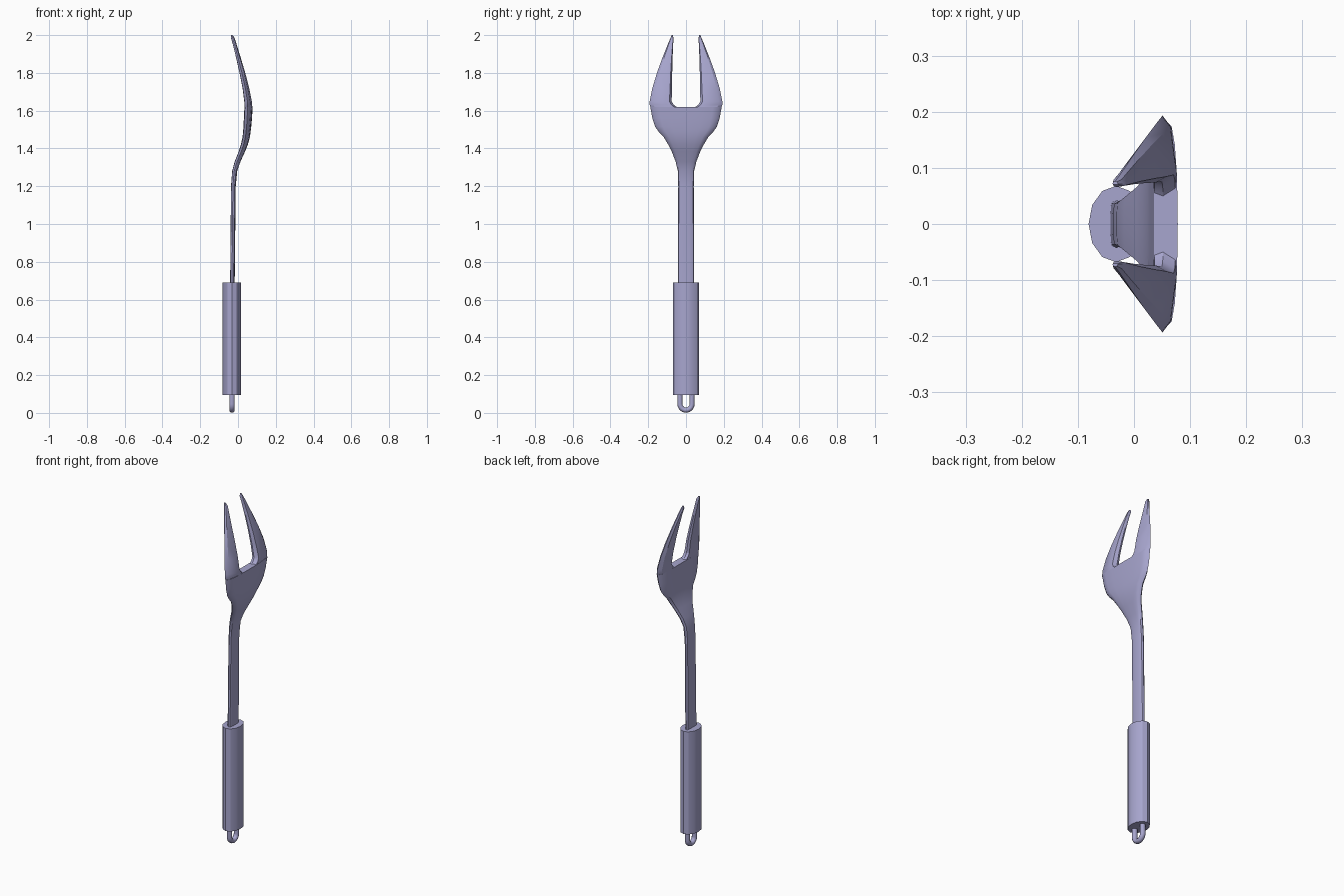
import bpy, bmesh
from math import sin, cos, pi, radians

if "Cube" in bpy.data.objects:
    bpy.data.objects.remove(bpy.data.objects["Cube"])

# Bluish grey steel, used on every part
steel = bpy.data.materials.new("steel")
steel.diffuse_color = (0.39, 0.38, 0.62, 1)
steel.use_nodes = True
steel.node_tree.nodes["Principled BSDF"].inputs["Base Color"].default_value = steel.diffuse_color


def loft(name, rings, cap_start=True, cap_end=True, angle=30):
    """Skin a list of equal-length point rings into one object."""
    bm = bmesh.new()
    rows = [[bm.verts.new(p) for p in ring] for ring in rings]
    n = len(rows[0])
    for a, b in zip(rows, rows[1:]):
        for i in range(n):
            j = (i + 1) % n
            bm.faces.new((a[i], a[j], b[j], b[i]))
    if cap_start:
        bm.faces.new(rows[0][::-1])
    if cap_end:
        bm.faces.new(rows[-1])
    bmesh.ops.recalc_face_normals(bm, faces=bm.faces)
    # open-ended lofts: make sure the normals point outward
    if bm.calc_volume(signed=True) < 0:
        bmesh.ops.reverse_faces(bm, faces=bm.faces)
    me = bpy.data.meshes.new(name)
    bm.to_mesh(me)
    bm.free()
    me.materials.append(steel)
    ob = bpy.data.objects.new(name, me)
    bpy.context.collection.objects.link(ob)
    bpy.ops.object.select_all(action='DESELECT')
    ob.select_set(True)
    bpy.context.view_layer.objects.active = ob
    bpy.ops.object.shade_smooth_by_angle(angle=radians(angle))
    return ob


CX = -0.032

# Grip: twelve-sided oval prism
loft("grip", [[(CX - 0.049 * cos(2 * pi * i / 12), 0.068 * sin(2 * pi * i / 12), z)
               for i in range(12)] for z in (0.095, 0.69)])

# Hanging loop: U-shaped round wire below the grip
R, T, ZC = 0.032, 0.0135, 0.0465
path = [(-R, 0.12, 0)]
path += [(-R * cos(pi * k / 12), ZC - R * sin(pi * k / 12), pi * k / 12) for k in range(13)]
path += [(R, 0.12, pi)]
loft("hanging_loop", [[(CX + 0.015 * sin(2 * pi * i / 10),
                        y - T * cos(2 * pi * i / 10) * cos(a),
                        z - T * cos(2 * pi * i / 10) * sin(a))
                       for i in range(10)] for y, z, a in path], angle=60)

# Shaft flaring into the head: z, half width, back x, front x
body = [(0.65, .043, -.042, -.018), (1.2, .041, -.037, -.012), (1.28, .043, -.031, -.004),
        (1.33, .055, -.018, .013), (1.385, .076, .004, .038), (1.42, .094, .015, .052),
        (1.46, .118, .024, .063), (1.49, .146, .027, .067), (1.515, .163, .029, .070),
        (1.56, .178, .031, .074), (1.62, .189, .034, .078)]
# Half section: fraction of half width, fraction of thickness
half = [(.45, .97), (.75, .88), (.92, .75), (1, .4), (.88, .06), (.45, 0)]
section = [(0, 1)] + half + [(0, 0)] + [(-u, v) for u, v in half[::-1]]
loft("shaft_and_head", [[(b + (f - b) * v, w * u, z) for u, v in section]
                        for z, w, b, f in body], angle=40)

# Two tines: z, inner y, outer y, back x, front x
tine = [(1.62, .050, .189, .034, .078), (1.632, .066, .193, .034, .077),
        (1.65, .076, .192, .033, .075), (1.72, .074, .178, .024, .061),
        (1.80, .073, .154, .008, .040), (1.88, .071, .125, -.010, .016),
        (1.95, .068, .097, -.027, -.006), (1.985, .066, .082, -.037, -.017),
        (2.0, .070, .076, -.038, -.028)]
tine_sec = [(0, .4), (.1, .9), (.3, .95), (.84, .75), (1, .4), (.8, .04), (.3, 0), (.04, .06)]
for side, s in (("left", -1), ("right", 1)):
    loft(side + "_tine", [[(b + (f - b) * v, s * (i + (o - i) * u), z) for u, v in tine_sec]
                          for z, i, o, b, f in tine], cap_start=False)
